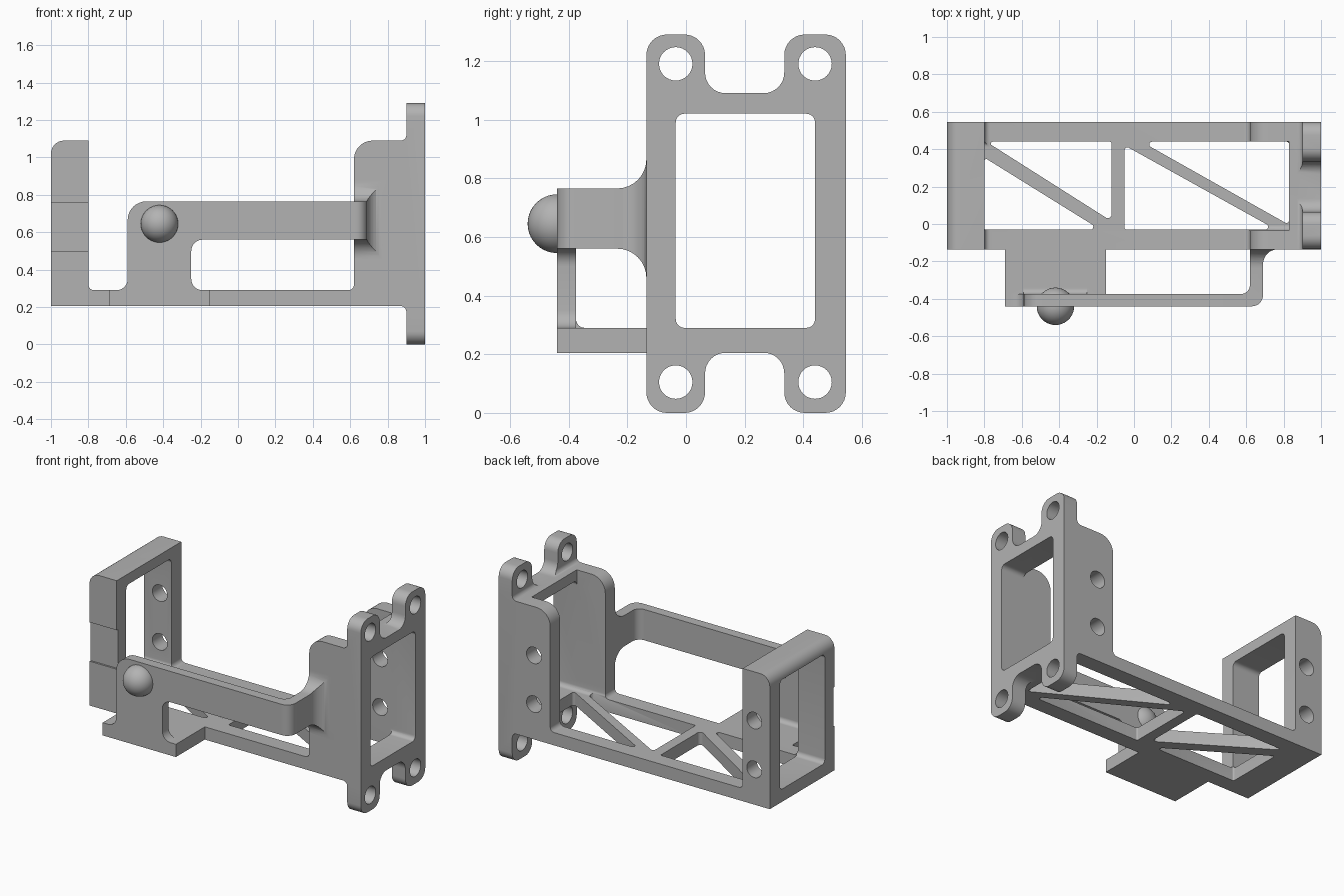
import bpy, bmesh, math
from mathutils import Vector

if "Cube" in bpy.data.objects:
    bpy.data.objects.remove(bpy.data.objects["Cube"])

grey = bpy.data.materials.new("plain grey")
grey.diffuse_color = (0.45, 0.45, 0.45, 1)
grey.use_nodes = True
grey.node_tree.nodes["Principled BSDF"].inputs["Base Color"].default_value = grey.diffuse_color


def rounded(points, seg=8):
    """Corner points (u, v[, radius]) to an outline with filleted corners."""
    out, n = [], len(points)
    for i, p in enumerate(points):
        c = Vector(p[:2])
        if len(p) < 3:
            out.append(c)
            continue
        a = (Vector(points[i - 1][:2]) - c).normalized()
        b = (Vector(points[(i + 1) % n][:2]) - c).normalized()
        half = a.angle(b) / 2
        r = p[2]
        centre = c + (a + b).normalized() * r / math.sin(half)
        s = c + a * r / math.tan(half) - centre
        e = c + b * r / math.tan(half) - centre
        sweep = s.angle(e)
        for k in range(seg + 1):
            t = k / seg
            out.append(centre + (s * math.sin((1 - t) * sweep) + e * math.sin(t * sweep)) / math.sin(sweep))
    return out


def prism(name, points, axis, lo, hi):
    """Extrude an outline along an axis."""
    place = {"x": lambda u, v, w: (w, u, v),
             "y": lambda u, v, w: (u, w, v),
             "z": lambda u, v, w: (u, v, w)}[axis]
    bm = bmesh.new()
    face = bm.faces.new([bm.verts.new(place(p[0], p[1], lo)) for p in rounded(points)])
    ext = bmesh.ops.extrude_face_region(bm, geom=[face])
    moved = [g for g in ext["geom"] if isinstance(g, bmesh.types.BMVert)]
    bmesh.ops.translate(bm, verts=moved, vec=place(0, 0, hi - lo))
    bmesh.ops.recalc_face_normals(bm, faces=bm.faces)
    mesh = bpy.data.meshes.new(name)
    bm.to_mesh(mesh)
    bm.free()
    mesh.materials.append(grey)
    ob = bpy.data.objects.new(name, mesh)
    bpy.context.collection.objects.link(ob)
    return ob


def rect(u0, v0, u1, v1, r=None):
    c = [(u0, v0), (u1, v0), (u1, v1), (u0, v1)]
    return [p + (r,) for p in c] if r else c


def circle(u, v, r, n=32):
    return [(u + r * math.cos(2 * math.pi * k / n), v + r * math.sin(2 * math.pi * k / n)) for k in range(n)]


def combine(ob, other, op):
    """Apply a boolean and discard the helper."""
    bpy.context.view_layer.objects.active = ob
    m = ob.modifiers.new("bool", "BOOLEAN")
    m.operation, m.solver, m.object = op, "EXACT", other
    bpy.ops.object.modifier_apply(modifier=m.name)
    bpy.data.objects.remove(other)


def smooth(ob):
    bpy.ops.object.select_all(action="DESELECT")
    ob.select_set(True)
    bpy.context.view_layer.objects.active = ob
    bpy.ops.object.shade_smooth_by_angle(angle=math.radians(30))


F, B = -0.135, 0.545            # front and back of the frame
WY0, WY1 = -0.035, 0.44         # window sides
Z0, Z1, ZT = 0.205, 0.29, 1.09  # floor underside, floor top, wall top

# Frame: side silhouette of floor, end uprights and flange
frame = prism("bracket_frame", [
    (-1, Z0), (0.9, Z0, 0.03), (0.9, 0), (1, 0), (1, 1.29), (0.9, 1.29),
    (0.9, ZT, 0.03), (0.62, ZT, 0.1), (0.62, Z1, 0.03), (-0.8, Z1, 0.03),
    (-0.8, ZT), (-1, ZT, 0.07)], "y", F, B)

# End silhouette with four mounting ears
E0, E1, r = 0.065, 0.335, 0.07
ears = prism("ear_outline", [
    (F, 0, r), (E0, 0, r), (E0, Z0, r), (E1, Z0, r), (E1, 0, r), (B, 0, r),
    (B, 1.29, r), (E1, 1.29, r), (E1, ZT, r), (E0, ZT, r), (E0, 1.29, r), (F, 1.29, r)],
    "x", -1.2, 1.2)
combine(frame, ears, "INTERSECT")

# End windows and the open-topped bay beside the flange
cuts = [prism("window", rect(WY0, Z1, WY1, 1.02, 0.03), "x", -1.2, 1.2),
        prism("bay", rect(0.5, WY0, 0.83, WY1), "z", 0.35, 1.2)]
# Triangular floor openings that leave the diagonal struts
for tri in ([(-0.79, 0.44, 0.01), (-0.12, 0.44, 0.01), (-0.12, 0.015, 0.02)],
            [(-0.8, 0.355, 0.01), (-0.8, -0.03, 0.01), (-0.18, -0.03, 0.015)],
            [(0.04, 0.44, 0.015), (0.83, 0.44, 0.015), (0.83, -0.005, 0.015)],
            [(-0.05, 0.42, 0.015), (-0.05, -0.03, 0.01), (0.76, -0.03, 0.015)]):
    cuts.append(prism("floor_opening", tri, "z", 0.1, 0.4))
# Screw holes in the flange ears and the back uprights
for y in (WY0, WY1):
    for z in (0.105, 1.19):
        cuts.append(prism("ear_hole", circle(y, z, 0.057), "x", 0.8, 1.2))
for x in (-0.885, 0.74):
    for z in (0.44, 0.765):
        cuts.append(prism("side_hole", circle(x, z, 0.055), "y", 0.4, 0.7))
# Shallow groove on the front upright
cuts.append(prism("groove", rect(-1.1, 0.5, -0.7, 0.76), "y", -0.3, F + 0.012))
for c in cuts:
    combine(frame, c, "DIFFERENCE")

# Front bracket: foot, plate with arm, and the fillet behind the plate
arm = prism("front_arm", [
    (-0.655, 0.25), (-0.655, Z1), (-0.59, Z1, 0.06), (-0.59, 0.765, 0.1), (0.6, 0.765),
    (0.6, 0.56), (-0.25, 0.56, 0.06), (-0.25, Z1, 0.06), (-0.185, Z1), (-0.185, 0.25)],
    "y", -0.44, -0.375)
foot = prism("foot", rect(-0.69, -0.44, -0.15, -0.1), "z", Z0, Z1)
fillet = prism("fillet", [(-0.39, 0.25), (-0.34, 0.25), (-0.34, Z1), (-0.375, Z1, 0.03),
                          (-0.375, 0.34), (-0.39, 0.34)], "x", -0.59, -0.25)
# Bend that returns to the wall and flares where it meets it
bend = prism("bend", [
    (0.55, -0.44), (0.69, -0.44, 0.06), (0.69, F, 0.08), (0.8, F), (0.8, -0.1),
    (0.62, -0.1), (0.62, -0.375, 0.05), (0.55, -0.375)], "z", 0.3, 1.0)
flare = prism("flare", [
    (-0.5, 0.56), (F, 0.56, 0.1), (F, 0.45), (-0.05, 0.45),
    (-0.05, 0.88), (F, 0.88), (F, 0.765, 0.1), (-0.5, 0.765)], "x", 0.5, 0.9)
combine(bend, flare, "INTERSECT")
for part in (foot, fillet, bend):
    combine(arm, part, "UNION")
combine(frame, arm, "UNION")
smooth(frame)

# Round knob on the arm
bpy.ops.mesh.primitive_uv_sphere_add(segments=40, ring_count=20, radius=0.1, location=(-0.42, -0.44, 0.645))
knob = bpy.context.object
knob.name = "knob"
knob.data.materials.append(grey)
smooth(knob)
